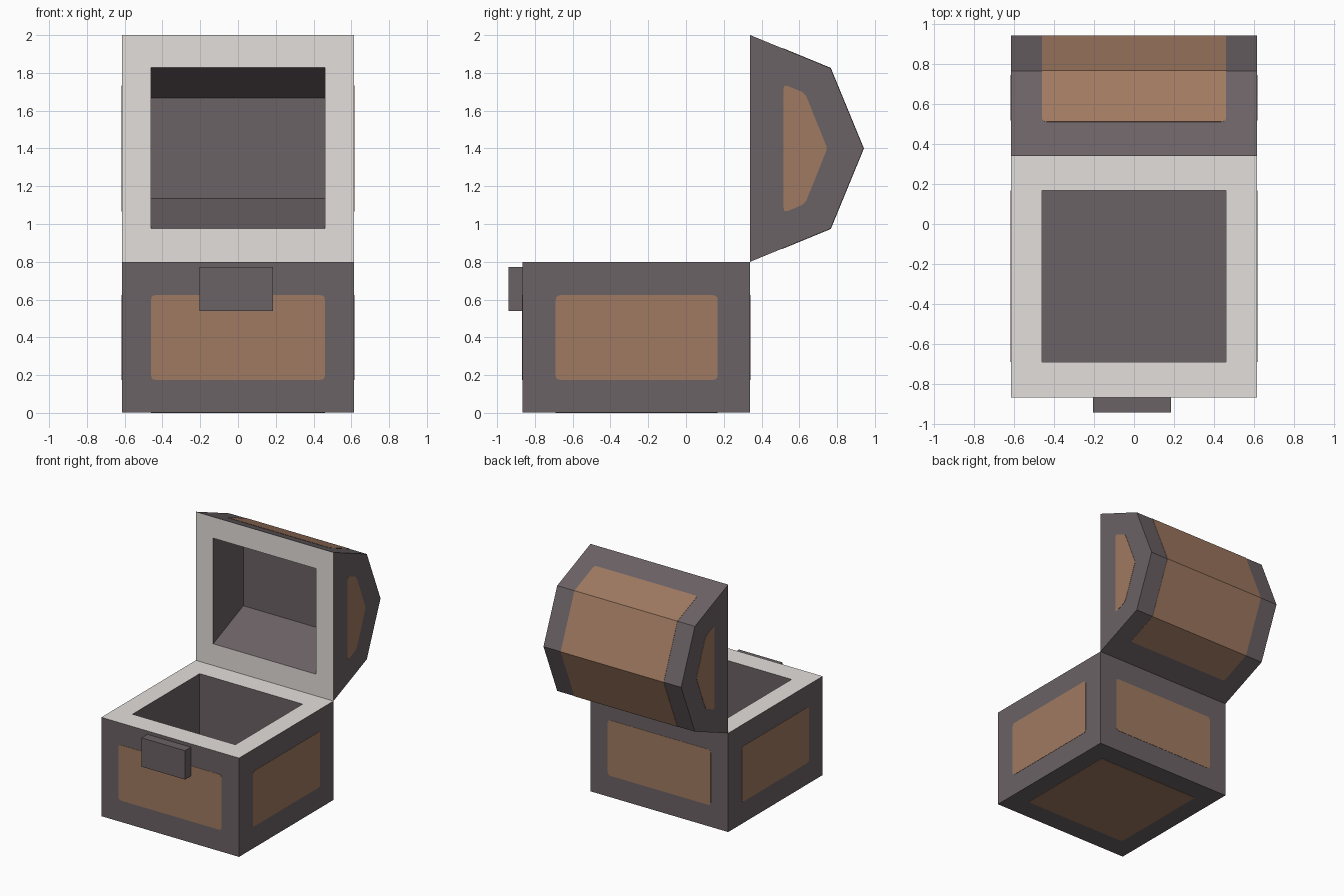
import bpy, bmesh
from mathutils import Vector

if "Cube" in bpy.data.objects:
    bpy.data.objects.remove(bpy.data.objects["Cube"])


def material(name, hex_rgb):
    lin = [((c / 255 + 0.055) / 1.055) ** 2.4 for c in bytes.fromhex(hex_rgb)]
    m = bpy.data.materials.new(name)
    m.diffuse_color = (*lin, 1)
    m.use_nodes = True
    m.node_tree.nodes["Principled BSDF"].inputs["Base Color"].default_value = m.diffuse_color
    return m


DARK = material("dark_iron", "6B6265")
WOOD = material("brown_wood", "A07A61")
RIM = material("pale_rim", "E4DFDB")

T = 0.002                       # panel thickness
X, XI = 0.615, 0.46             # outer and inner half widths
Y0, Y1 = -0.865, 0.34           # box front and back
YI0, YI1 = -0.69, 0.168         # box opening
H = 0.8                         # box height / hinge line
MID, R, C = 1.4, 0.6, 0.425     # lid axis height, radius, 45 degree offset


def make(name, faces, mats, outward_from=None, is_rim=None):
    bm = bmesh.new()
    for f in faces:
        bm.faces.new([bm.verts.new(p) for p in f])
    bmesh.ops.remove_doubles(bm, verts=bm.verts, dist=1e-5)
    bm.normal_update()
    if outward_from is None:
        bmesh.ops.recalc_face_normals(bm, faces=bm.faces)
    else:
        for f in bm.faces:
            if f.normal.dot(f.calc_center_median() - Vector(outward_from)) < 0:
                f.normal_flip()
    if is_rim:
        for f in bm.faces:
            f.material_index = int(is_rim(f.calc_center_median(), f.verts))
    me = bpy.data.meshes.new(name)
    bm.to_mesh(me)
    bm.free()
    for m in mats:
        me.materials.append(m)
    ob = bpy.data.objects.new(name, me)
    bpy.context.collection.objects.link(ob)
    return ob


def bridge(rings):
    """Quads between successive four-point rings."""
    return [[a[i], a[(i + 1) % 4], b[(i + 1) % 4], b[i]]
            for a, b in zip(rings, rings[1:]) for i in range(4)]


def rounded(pts, radii):
    """Round the corners of a polygon; radius 0 keeps a corner sharp."""
    out, n = [], len(pts)
    pts = [Vector(p) for p in pts]
    for i, p in enumerate(pts):
        r = radii[i]
        if not r:
            out.append(p)
            continue
        a = p + (pts[i - 1] - p).normalized() * r
        b = p + (pts[(i + 1) % n] - p).normalized() * r
        out += [a.lerp(p, t).lerp(p.lerp(b, t), t) for t in (0, 0.33, 0.67, 1)]
    return out


def panel(name, faces, centre):
    ob = make(name, faces, [WOOD], outward_from=centre)
    s = ob.modifiers.new("thickness", "SOLIDIFY")
    s.thickness, s.offset, s.use_even_offset = T, 1, True


def rect_xy(x, y0, y1, z):
    return [(-x, y0, z), (x, y0, z), (x, y1, z), (-x, y1, z)]


def rect_xz(x, z0, z1, y):
    return [(-x, y, z0), (x, y, z0), (x, y, z1), (-x, y, z1)]


# Hollow box with pale rim
rings = [rect_xy(X, Y0, Y1, T), rect_xy(X, Y0, Y1, H),
         rect_xy(XI, YI0, YI1, H), rect_xy(XI, YI0, YI1, 0.18)]
make("box", bridge(rings) + [rings[0], rings[-1]], [DARK, RIM],
     is_rim=lambda c, vs: all(abs(v.co.z - H) < 1e-4 for v in vs))

# Open lid: half octagon shell with a cavity and pale rim
profile = [(Y1, MID - R), (Y1 + C, MID - C), (Y1 + R, MID),
           (Y1 + C, MID + C), (Y1, MID + R)]
rings = [rect_xz(X, MID - R, MID + R, Y1), rect_xz(XI, MID - C, MID + C + 0.003, Y1),
         rect_xz(XI, 1.135, 1.667, 0.725)]
shell = [[(-X, *a), (X, *a), (X, *b), (-X, *b)] for a, b in zip(profile, profile[1:])]
ends = [[(s * X, *p) for p in profile] for s in (-1, 1)]
make("lid", bridge(rings) + [rings[-1]] + shell + ends, [DARK, RIM],
     is_rim=lambda c, vs: all(abs(v.co.y - Y1) < 1e-4 for v in vs))

# Wooden panels on the box
mid_box = (0, (Y0 + Y1) / 2, 0.4)
Z0, Z1, r4 = 0.175, 0.623, [0.025] * 4
panel("front_panel", [rounded(rect_xz(XI, Z0, Z1, Y0), r4)], mid_box)
panel("back_panel", [rounded(rect_xz(XI, Z0, Z1, Y1), r4)], mid_box)
panel("bottom_panel", [rounded(rect_xy(XI, YI0, YI1, T), r4)], mid_box)

# Side panels on box and lid, both sides
lid_side = [(0.517, 1.06), (0.63, 1.107), (0.748, MID), (0.63, 1.693), (0.517, 1.74)]
for side, s in (("left", -1), ("right", 1)):
    x = s * X
    box_side = [(x, YI0, Z0), (x, YI1, Z0), (x, YI1, Z1), (x, YI0, Z1)]
    panel(side + "_box_panel", [rounded(box_side, r4)], mid_box)
    panel(side + "_lid_panel",
          [rounded([(x, *p) for p in lid_side], [0.025, 0.025, 0.015, 0.025, 0.025])],
          (0, 0.6, MID))

# Wooden panel wrapped over the lid
k = 0.17 / C
strip = [(Y1 + 0.17, MID - R + k * (R - C))] + profile[1:4] + \
        [(Y1 + 0.17, MID + R - k * (R - C))]
wrap = []
for i, (a, b) in enumerate(zip(strip, strip[1:])):
    ra, rb = 0.025 * (i == 0), 0.025 * (i == 3)
    quad = [(-XI, *a), (XI, *a), (XI, *b), (-XI, *b)]
    wrap.append(rounded(quad, [ra, ra, rb, rb]))
panel("lid_wrap_panel", wrap, (0, 0.4, MID))

# Latch block
lo, hi = (-0.205, -0.94, 0.54), (0.185, Y0, 0.773)
latch = [[(lo[0], lo[1], z), (hi[0], lo[1], z), (hi[0], hi[1], z), (lo[0], hi[1], z)]
         for z in (lo[2], hi[2])]
make("latch", bridge(latch) + latch, [DARK])
